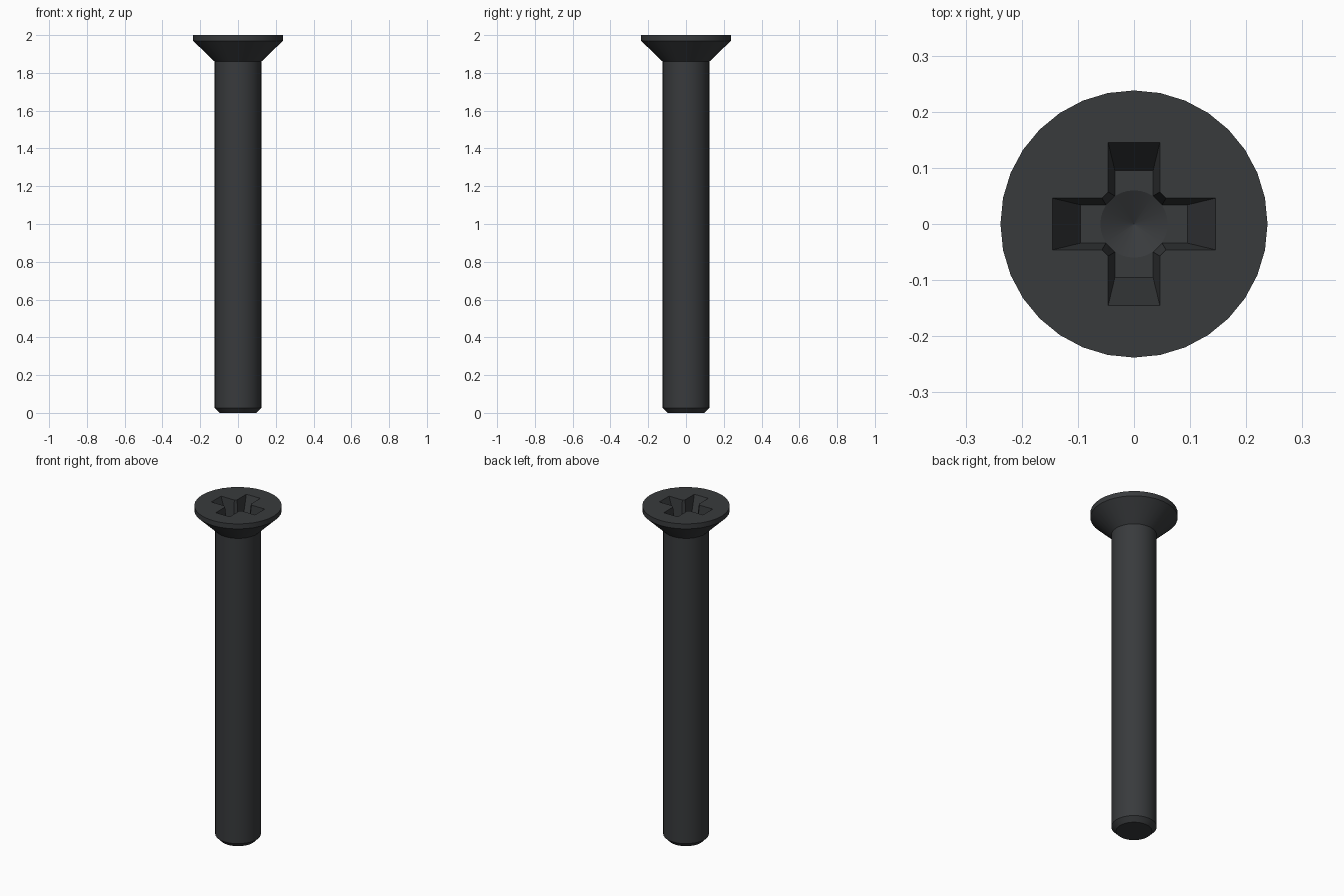
import bpy, bmesh, math

if "Cube" in bpy.data.objects:
    bpy.data.objects.remove(bpy.data.objects["Cube"])

SEG = 32
DEPTH = 0.13          # depth of the cross recess floor
FLOOR = 2.0 - DEPTH


def loft(name, rings):
    """Skin a list of equal-length vertex rings and cap both ends."""
    bm = bmesh.new()
    loops = [[bm.verts.new(p) for p in ring] for ring in rings]
    n = len(loops[0])
    for a, b in zip(loops, loops[1:]):
        for i in range(n):
            j = (i + 1) % n
            bm.faces.new((a[i], a[j], b[j], b[i]))
    bm.faces.new(loops[0][::-1])
    bm.faces.new(loops[-1])
    bmesh.ops.recalc_face_normals(bm, faces=bm.faces[:])
    mesh = bpy.data.meshes.new(name)
    bm.to_mesh(mesh)
    bm.free()
    ob = bpy.data.objects.new(name, mesh)
    bpy.context.collection.objects.link(ob)
    return ob


def circle(r, z):
    return [(r * math.cos(2 * math.pi * i / SEG), r * math.sin(2 * math.pi * i / SEG), z)
            for i in range(SEG)]


def cross(t):
    """Tapered cross outline with clipped inner corners; t = 0 at the top, 1 at the floor."""
    length, half, clip = 0.145 - 0.05 * t, 0.046 - 0.012 * t, 0.057 - 0.007 * t
    arm = [(clip, -half), (length, -half), (length, half), (clip, half)]
    pts = []
    for c, s in ((1, 0), (0, 1), (-1, 0), (0, -1)):
        pts += [(x * c - y * s, x * s + y * c, 2.0 - DEPTH * t) for x, y in arm]
    return pts


# Screw body: chamfered tip, shank, countersunk head
screw = loft("screw", [circle(r, z) for r, z in
                       ((0.098, 0), (0.124, 0.027), (0.124, 1.86), (0.238, 1.97), (0.238, 2.0))])

# Recess cutters: cross socket and the shallow drilled cone in its floor
cutters = [loft("cross_cutter", [cross(1), cross(-0.1)]),
           loft("cone_cutter", [circle(0.0005, FLOOR - 0.03), circle(0.06, FLOOR),
                                circle(0.06, FLOOR + 0.003)])]
bpy.context.view_layer.objects.active = screw
screw.select_set(True)
for cutter in cutters:
    cutter.hide_render = True
    mod = screw.modifiers.new(cutter.name, 'BOOLEAN')
    mod.operation, mod.solver, mod.object = 'DIFFERENCE', 'EXACT', cutter
    bpy.ops.object.modifier_apply(modifier=mod.name)
    bpy.data.objects.remove(cutter)

# Smooth shank and cone, crisp edges
bpy.ops.object.shade_smooth_by_angle(angle=math.radians(20))

# Dark steel finish
mat = bpy.data.materials.new("dark_steel")
mat.diffuse_color = (0.04, 0.043, 0.046, 1)
mat.use_nodes = True
mat.node_tree.nodes["Principled BSDF"].inputs["Base Color"].default_value = mat.diffuse_color
screw.data.materials.clear()
screw.data.materials.append(mat)
